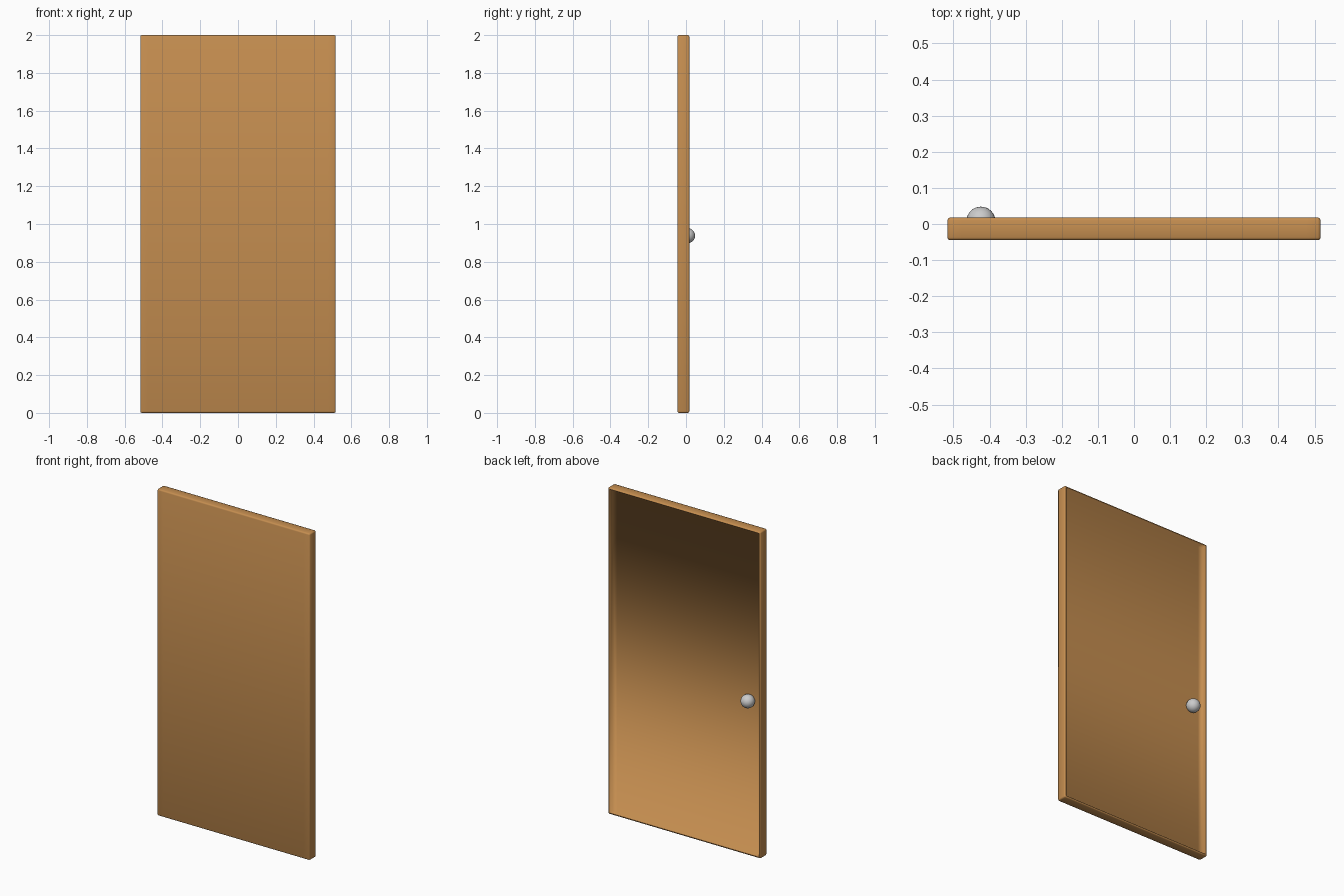
import bpy, bmesh
from mathutils import Vector

if "Cube" in bpy.data.objects:
    bpy.data.objects.remove(bpy.data.objects["Cube"])

W, H = 0.517, 2.0            # half width, height
Y0, Y1 = -0.045, 0.018       # front and back planes
RIM, FLOOR = 0.014, -0.014   # rim width, recess floor


def material(name, color):
    m = bpy.data.materials.new(name)
    m.diffuse_color = color
    m.use_nodes = True
    m.node_tree.nodes["Principled BSDF"].inputs["Base Color"].default_value = m.diffuse_color
    return m


# Door leaf: a solid slab hollowed from the back into a shallow tray
bm = bmesh.new()
bmesh.ops.create_cube(bm, size=1)
for v in bm.verts:
    v.co = Vector((v.co.x * 2 * W, Y1 if v.co.y > 0 else Y0, (v.co.z + 0.5) * H))
outer = list(bm.edges)
back = max(bm.faces, key=lambda f: f.calc_center_median().y)
bmesh.ops.inset_individual(bm, faces=[back], thickness=RIM)
floor = bmesh.ops.extrude_discrete_faces(bm, faces=[back])["faces"][0]
for v in floor.verts:
    v.co.y = FLOOR

# Softened outer edges
bmesh.ops.bevel(bm, geom=outer, offset=0.008, segments=2, profile=0.5,
                affect='EDGES', clamp_overlap=True)

# Support loops beside the long edges
for x in (-W + 0.04, W - 0.04):
    bmesh.ops.bisect_plane(bm, geom=bm.verts[:] + bm.edges[:] + bm.faces[:],
                           plane_co=(x, 0, 0), plane_no=(1, 0, 0))
bmesh.ops.recalc_face_normals(bm, faces=bm.faces)
for f in bm.faces:
    f.smooth = True
mesh = bpy.data.meshes.new("door_leaf")
bm.to_mesh(mesh)
bm.free()
leaf = bpy.data.objects.new("door_leaf", mesh)
bpy.context.collection.objects.link(leaf)
mesh.materials.append(material("wood", (0.56, 0.27, 0.08, 1)))

# Round knob sunk into the recess
bpy.ops.mesh.primitive_uv_sphere_add(segments=32, ring_count=16, radius=0.04,
                                     location=(-0.424, 0.008, 0.938))
knob = bpy.context.object
knob.name = "door_knob"
bpy.ops.object.shade_smooth()
